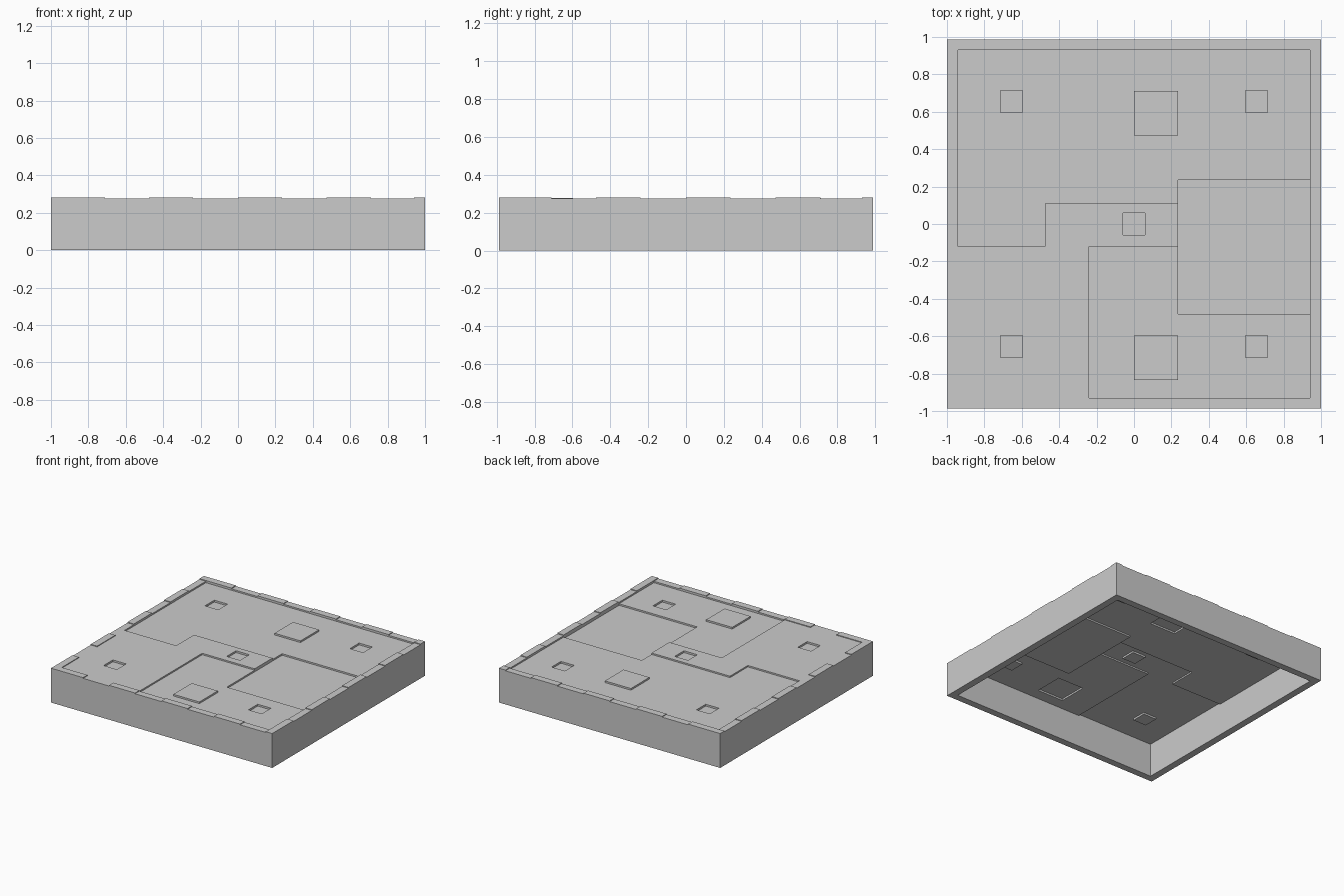
import bpy, bmesh

if "Cube" in bpy.data.objects:
    bpy.data.objects.remove(bpy.data.objects["Cube"])

W, D = 1.0, 0.987          # half width, half depth
IX, IY = 0.942, 0.93       # inside of the border
HIGH, LOW = 0.281, 0.275   # border levels
MID, DEEP = 0.263, 0.250   # sunken panel levels
SMALL = 0.06               # half size of the small sockets

# sockets (x, y) and raised plates (x0, x1, y0, y1)
SOCKETS = [(sx * 0.655, sy * 0.655) for sx in (-1, 1) for sy in (-1, 1)] + [(0.0, 0.0)]
PLATES = [(0.0, 0.235, 0.472, 0.712), (0.0, 0.235, -0.835, -0.597)]
TEETH = [-0.71, -0.475, -0.24, 0.0, 0.235, 0.472, 0.71]


def panel_level(x, y):
    """Height of the stepped panels inside the border."""
    if x > 0.235 and -0.48 < y < 0.235:
        return DEEP
    if y > 0.11 or (x < -0.475 and y > -0.12):
        return MID
    if x > -0.24 and y < -0.12:
        return MID
    return LOW


def level(x, y):
    if abs(x) > IX and abs(y) > IY:
        return HIGH
    if abs(x) > IX or abs(y) > IY:
        t = x if abs(y) > IY else y
        return LOW if sum(t > k for k in TEETH) % 2 else HIGH
    h = panel_level(x, y)
    if any(abs(x - a) < SMALL and abs(y - b) < SMALL for a, b in SOCKETS):
        return h - 0.015
    if any(a < x < b and c < y < d for a, b, c, d in PLATES):
        return h + 0.014
    return h


def finish(bm, name):
    bmesh.ops.remove_doubles(bm, verts=bm.verts, dist=1e-5)
    mesh = bpy.data.meshes.new(name)
    bm.to_mesh(mesh)
    bm.free()
    ob = bpy.data.objects.new(name, mesh)
    bpy.context.collection.objects.link(ob)


def quad(bm, *pts):
    bm.faces.new([bm.verts.new(p) for p in pts])


# grid lines that bound all panels
xs = {-W, W, -IX, IX, *TEETH}
ys = {-D, D, -IY, IY, -0.12, 0.11, 0.235, -0.48, *TEETH}
for x, y in SOCKETS:
    xs |= {round(x - SMALL, 4), round(x + SMALL, 4)}
    ys |= {round(y - SMALL, 4), round(y + SMALL, 4)}
for a, b, c, d in PLATES:
    xs |= {a, b}
    ys |= {c, d}
xs, ys = sorted(xs), sorted(ys)
nx, ny = len(xs) - 1, len(ys) - 1
h = [[level((xs[i] + xs[i + 1]) / 2, (ys[j] + ys[j + 1]) / 2) for j in range(ny)] for i in range(nx)]

# stepped top sheet, with its small risers and the outer walls
bm = bmesh.new()
for i in range(nx):
    for j in range(ny):
        x0, x1, y0, y1, z = xs[i], xs[i + 1], ys[j], ys[j + 1], h[i][j]
        quad(bm, (x0, y0, z), (x1, y0, z), (x1, y1, z), (x0, y1, z))
        for di, dj, p, q in ((1, 0, (x1, y0), (x1, y1)), (-1, 0, (x0, y1), (x0, y0)),
                             (0, 1, (x1, y1), (x0, y1)), (0, -1, (x0, y0), (x1, y0))):
            a, b = i + di, j + dj
            low = h[a][b] if 0 <= a < nx and 0 <= b < ny else 0.0
            if low < z - 1e-6:
                quad(bm, (*p, low), (*q, low), (*q, z), (*p, z))
finish(bm, "floor_tile_shell")

# bottom rim and the inner walls of the hollow underside
bm = bmesh.new()
outer = [(-W, -D), (W, -D), (W, D), (-W, D)]
inner = [(-IX, -IY), (IX, -IY), (IX, IY), (-IX, IY)]
for k in range(4):
    n = (k + 1) % 4
    quad(bm, (*outer[k], 0), (*inner[k], 0), (*inner[n], 0), (*outer[n], 0))
    quad(bm, (*inner[k], 0), (*inner[k], DEEP), (*inner[n], DEEP), (*inner[n], 0))

# inner walls continue up to the underside of each panel
for i in range(nx):
    for j in range(ny):
        x0, x1, y0, y1, z = xs[i], xs[i + 1], ys[j], ys[j + 1], h[i][j]
        if abs(x0 + x1) / 2 > IX or abs(y0 + y1) / 2 > IY or z <= DEEP:
            continue
        for touch, p, q in ((x0 == -IX, (x0, y0), (x0, y1)), (x1 == IX, (x1, y1), (x1, y0)),
                            (y0 == -IY, (x1, y0), (x0, y0)), (y1 == IY, (x0, y1), (x1, y1))):
            if touch:
                quad(bm, (*p, DEEP), (*q, DEEP), (*q, z), (*p, z))
finish(bm, "underside_rim")
